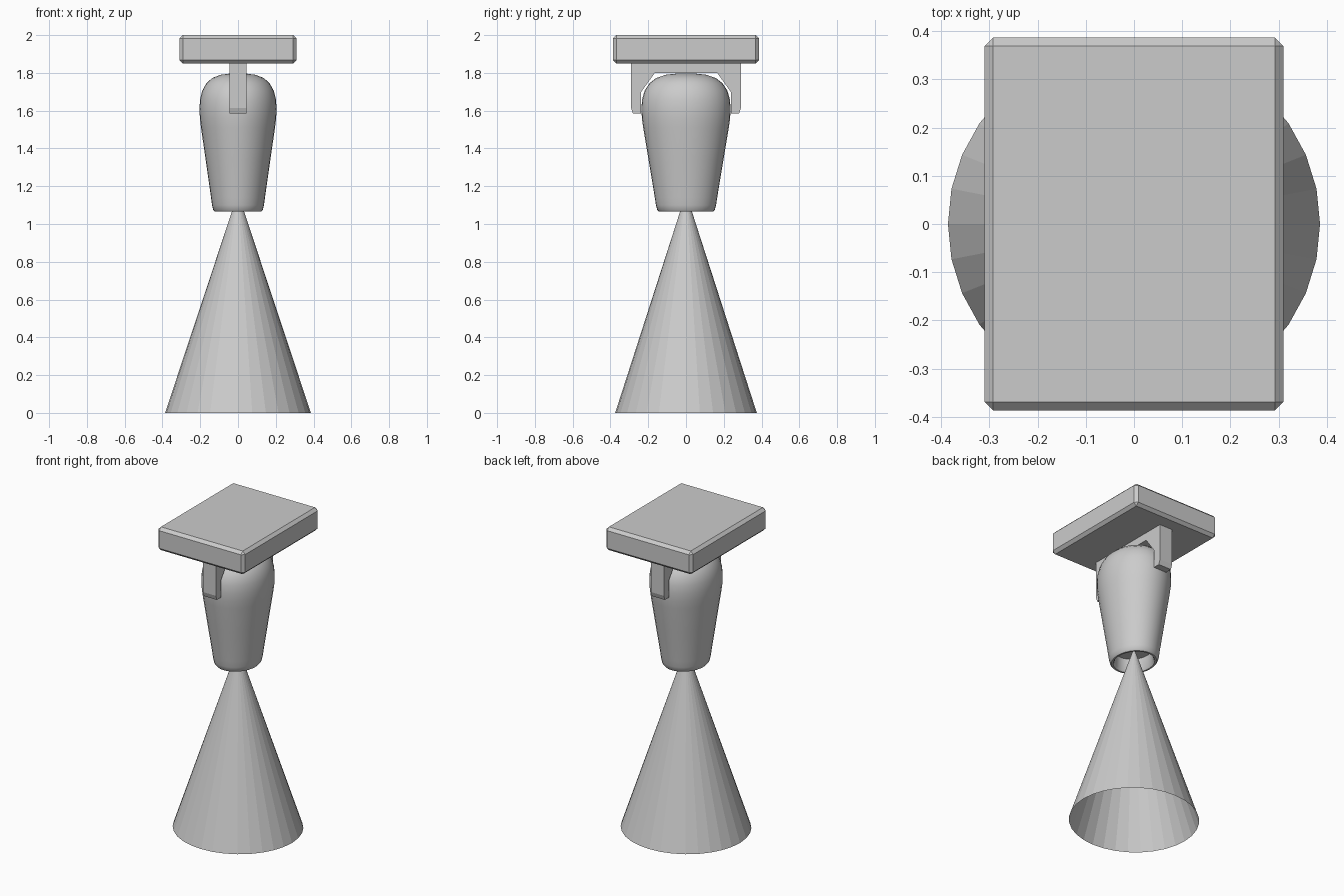
import bpy, bmesh
from math import cos, sin, pi, radians

if "Cube" in bpy.data.objects:
    bpy.data.objects.remove(bpy.data.objects["Cube"])

SIDES = 32


def make_object(name, bm):
    bmesh.ops.recalc_face_normals(bm, faces=bm.faces)
    mesh = bpy.data.meshes.new(name)
    bm.to_mesh(mesh)
    bm.free()
    ob = bpy.data.objects.new(name, mesh)
    bpy.context.collection.objects.link(ob)
    return ob


def lathe(name, profile, sx, sy):
    """Revolve (radius, z) points about z, with elliptical x / y scaling."""
    bm = bmesh.new()
    rings = []
    for r, z in profile:
        n = 1 if r == 0 else SIDES
        rings.append([bm.verts.new((r * sx * cos(2 * pi * i / SIDES),
                                    r * sy * sin(2 * pi * i / SIDES), z))
                      for i in range(n)])
    for a, b in zip(rings, rings[1:]):
        for i in range(SIDES):
            j = (i + 1) % SIDES
            quad = [a[i % len(a)], a[j % len(a)], b[j % len(b)], b[i % len(b)]]
            bm.faces.new(list(dict.fromkeys(quad)))
    return make_object(name, bm)


# Light beam: open, flat-faced cone
lathe("light_beam", [(1, 0), (0, 1.163)], 0.386, 0.375)

# Lamp housing: rounded elliptical shell with a recessed mouth
housing = lathe("lamp_housing", [
    (0, 1.15), (0.50, 1.15), (0.52, 1.08), (0.56, 1.066), (0.61, 1.066),
    (0.645, 1.075), (0.675, 1.10), (0.70, 1.14), (0.84, 1.34), (0.96, 1.51),
    (0.99, 1.56), (1.0, 1.61), (0.985, 1.66), (0.93, 1.705), (0.82, 1.745),
    (0.67, 1.773), (0.45, 1.79), (0.22, 1.796), (0, 1.798)], 0.204, 0.236)
bpy.context.view_layer.objects.active = housing
housing.select_set(True)
bpy.ops.object.shade_smooth_by_angle(angle=radians(40))

# Yoke: mirrored bracket outline extruded across x
half = [(0.165, 1.80), (0.237, 1.70), (0.237, 1.585), (0.281, 1.585),
        (0.291, 1.615), (0.291, 1.855)]
outline = half + [(-y, z) for y, z in reversed(half)]
bm = bmesh.new()
face = bm.faces.new([bm.verts.new((-0.046, y, z)) for y, z in outline])
ext = bmesh.ops.extrude_face_region(bm, geom=[face])
bmesh.ops.translate(bm, vec=(0.092, 0, 0),
                    verts=[g for g in ext["geom"] if isinstance(g, bmesh.types.BMVert)])
make_object("yoke", bm)

# Base plate: chamfered box
bm = bmesh.new()
bmesh.ops.create_cube(bm, size=1)
bmesh.ops.scale(bm, vec=(0.62, 0.774, 0.15), verts=bm.verts)
bmesh.ops.bevel(bm, geom=bm.edges[:], offset=0.018, segments=1, affect='EDGES')
bmesh.ops.translate(bm, vec=(0, 0, 1.925), verts=bm.verts)
make_object("base_plate", bm)
